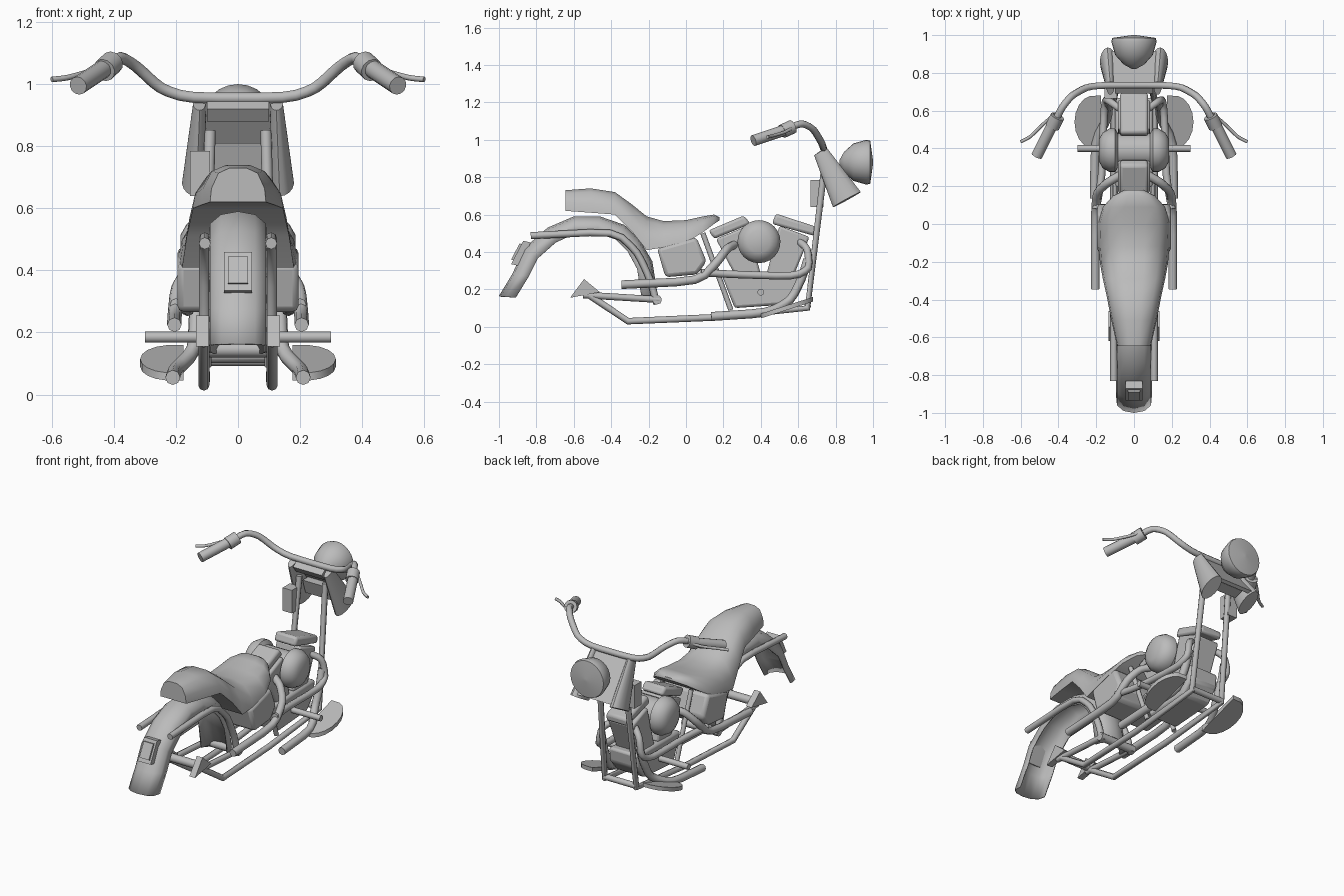
import bpy, bmesh, math
from mathutils import Vector

cube = bpy.data.objects.get("Cube")
if cube:
    bpy.data.objects.remove(cube)

grey = bpy.data.materials.new("plain_grey")
grey.use_nodes = True
grey.diffuse_color = (0.5, 0.5, 0.5, 1)
grey.node_tree.nodes["Principled BSDF"].inputs["Base Color"].default_value = (0.5, 0.5, 0.5, 1)
SIDES = (("left", 1), ("right", -1))


def finish(name, bm, angle=40, bevel=0):
    bmesh.ops.recalc_face_normals(bm, faces=bm.faces)
    mesh = bpy.data.meshes.new(name)
    bm.to_mesh(mesh)
    bm.free()
    mesh.materials.append(grey)
    obj = bpy.data.objects.new(name, mesh)
    bpy.context.collection.objects.link(obj)
    bpy.ops.object.select_all(action='DESELECT')
    obj.select_set(True)
    bpy.context.view_layer.objects.active = obj
    bpy.ops.object.shade_smooth_by_angle(angle=math.radians(angle))
    if bevel:
        mod = obj.modifiers.new("Bevel", 'BEVEL')
        mod.width = bevel
        mod.segments = 2
    return obj


def loft(name, rings, closed=True, caps=True, angle=40, bevel=0):
    """Skin a list of equally long point rings."""
    bm = bmesh.new()
    rows = [[bm.verts.new(p) for p in ring] for ring in rings]
    n = len(rows[0])
    for a, b in zip(rows, rows[1:]):
        for i in range(n if closed else n - 1):
            j = (i + 1) % n
            bm.faces.new((a[i], a[j], b[j], b[i]))
    if caps:
        bm.faces.new(rows[0])
        bm.faces.new(rows[-1])
    return finish(name, bm, angle, bevel)


def prism(name, outline, x0, x1, bevel=0, taper=1):
    """Extrude a (y, z) outline from x0 to x1."""
    return loft(name, [[(x, y, z) for y, z in outline] for x in (x0, x1)], angle=30, bevel=bevel)


def box(name, x, y, z):
    return prism(name, [(y[0], z[0]), (y[1], z[0]), (y[1], z[1]), (y[0], z[1])], *x)


def rod(name, a, b, r0, r1=None, sides=12, squash=1):
    """Straight round bar or cone; squash narrows it across x."""
    a, b = Vector(a), Vector(b)
    rot = (b - a).to_track_quat('Z', 'Y').to_matrix()
    rings = []
    for centre, r in ((a, r0), (b, r0 if r1 is None else r1)):
        ring = []
        for i in range(sides):
            t = math.tau * i / sides
            off = rot @ Vector((r * math.cos(t), r * math.sin(t), 0))
            off.x *= squash
            ring.append(centre + off)
        rings.append(ring)
    return loft(name, rings)


def tube(name, points, radius, smooth=True):
    """Bent tube through points with rounded corners."""
    pts = [Vector(p) for p in points]
    path = [pts[0]]
    for a, p, b in zip(pts, pts[1:], pts[2:]):
        if smooth:
            u, v = p.lerp(a, 0.3), p.lerp(b, 0.3)
            path += [u, (u + v) / 4 + p / 2, v]
        else:
            path.append(p)
    path.append(pts[-1])
    curve = bpy.data.curves.new(name, 'CURVE')
    curve.dimensions = '3D'
    curve.bevel_depth = radius
    curve.bevel_resolution = 2
    curve.use_fill_caps = True
    spline = curve.splines.new('POLY')
    spline.points.add(len(path) - 1)
    for sp, p in zip(spline.points, path):
        sp.co = (*p, 1)
    temp = bpy.data.objects.new(name + "_path", curve)
    bpy.context.collection.objects.link(temp)
    dg = bpy.context.evaluated_depsgraph_get()
    bm = bmesh.new()
    bm.from_mesh(bpy.data.meshes.new_from_object(temp.evaluated_get(dg)))
    bpy.data.objects.remove(temp)
    return finish(name, bm, 50)


def lathe(name, profile, place, sides=24):
    rings = [[place(d, r * math.cos(math.tau * i / sides), r * math.sin(math.tau * i / sides))
              for i in range(sides)] for d, r in profile]
    return loft(name, rings, angle=45)


# Seat: domed sections from tail to nose (y, half width, underside, top)
seat = [(-.645, .09, .62, .73), (-.51, .12, .61, .74), (-.38, .145, .6, .72), (-.29, .165, .51, .655),
        (-.21, .18, .41, .59), (-.12, .187, .425, .565), (0, .19, .45, .57), (.09, .165, .505, .59),
        (.15, .11, .55, .6), (.18, .05, .57, .585)]
loft("seat", [[(f * w, y, b + (t - b) * h) for f, h in
               ((-1, 0), (-.95, .4), (-.7, .85), (-.3, 1), (.3, 1), (.7, .85), (.95, .4), (1, 0))]
              for y, w, b, t in seat], angle=45)

# Rear fender: thin arched sheet swept over the missing wheel
crest = [(-1, .165), (-.93, .28), (-.865, .42), (-.74, .53), (-.6, .59), (-.46, .59), (-.33, .545),
         (-.25, .47), (-.18, .35), (-.145, .13)]
hub = Vector((-.54, .17))
arch = [(-.095, .09), (-.09, .04), (-.055, .01), (0, 0), (.055, .01), (.09, .04), (.095, .09)]
rings = []
for p in crest:
    inward = (hub - Vector(p)).normalized()
    if p[0] < -.9:
        inward = Vector((1, -.1)).normalized()
    rings.append([(x, p[0] + inward.x * d, p[1] + inward.y * d) for x, d in arch])
fender = loft("rear_fender", rings, closed=False, caps=False, angle=60)
fender.modifiers.new("Thickness", 'SOLIDIFY').thickness = .008

# Tail lamp with a raised lens
prism("tail_lamp", [(-.935, .335), (-.87, .46), (-.83, .45), (-.89, .325)], -.045, .045)
prism("tail_lamp_lens", [(-.935, .36), (-.89, .445), (-.87, .44), (-.91, .35)], -.033, .033)

# Side tank under the seat
prism("battery_box", [(-.155, .42), (.055, .48), (.11, .35), (.06, .28), (-.11, .265)], -.195, .195, bevel=.02)

# V-twin engine
prism("crankcase", [(.19, .28), (.63, .29), (.62, .2), (.55, .12), (.26, .1)], -.1, .1, bevel=.015)
cylinders = (("rear", [(.16, .47), (.33, .54), (.4, .28), (.27, .26)],
              [(.12, .515), (.31, .595), (.345, .55), (.15, .47)]),
             ("front", [(.5, .54), (.66, .48), (.57, .26), (.43, .28)],
              [(.48, .605), (.695, .535), (.69, .485), (.46, .55)]))
for name, barrel, head in cylinders:
    prism(name + "_cylinder", barrel, -.085, .085, bevel=.012)
    prism(name + "_cylinder_head", head, -.075, .075, bevel=.015)
lathe("air_cleaner", [(-.185, .06), (-.165, .095), (-.13, .115), (-.1, .115), (-.085, .09), (.085, .09),
                      (.1, .115), (.13, .115), (.165, .095), (.185, .06)],
      lambda d, a, b: (d, .39 + a, .455 + b))
rod("foot_peg_bar", (-.3, .4, .185), (.3, .4, .185), .018)
rod("rear_axle", (-.12, -.53, .19), (.12, -.53, .19), .025)
rod("swingarm_pivot", (-.125, -.155, .145), (.125, -.155, .145), .025)
rod("front_cross_tube", (-.11, .65, .11), (.11, .65, .11), .018)

for side, s in SIDES:
    # Frame
    tube(side + "_lower_frame", [(s * .11, -.55, .19), (s * .11, -.31, .03), (s * .108, .15, .05),
                                 (s * .11, .65, .1), (s * .09, .74, .85)], .018, False)
    tube(side + "_swingarm", [(s * .11, -.55, .17), (s * .11, -.14, .145)], .018)
    prism(side + "_axle_plate", [(-.62, .155), (-.545, .255), (-.46, .185)], s * .095, s * .135)
    tube(side + "_fender_rail", [(s * .107, -.83, .487), (s * .107, -.38, .51), (s * .107, -.26, .4),
                                 (s * .107, -.19, .25), (s * .107, -.155, .12)], .019)
    tube(side + "_seat_post", [(s * .1, .09, .5), (s * .1, .24, .09)], .014)
    # Exhaust pipes
    tube(side + "_upper_exhaust", [(s * .205, -.345, .225), (s * .205, .07, .245), (s * .195, .17, .35),
                                   (s * .14, .22, .42), (s * .07, .26, .44)], .023)
    tube(side + "_front_exhaust", [(s * .2, .08, .29), (s * .17, .25, .28), (s * .16, .58, .27),
                                   (s * .15, .66, .31), (s * .13, .65, .42), (s * .06, .6, .46)], .02)
    tube(side + "_lower_exhaust", [(s * .21, .135, .055), (s * .205, .44, .075), (s * .14, .56, .14),
                                   (s * .135, .62, .26), (s * .13, .65, .36)], .024)
    # Tilted D-shaped floorboard
    rim = [(.175, .4)] + [(.215 + .1 * math.cos(t), .54 + .14 * math.sin(t))
                          for t in [math.radians(-80 + 20 * i) for i in range(9)]] + [(.175, .68)]
    loft(side + "_floorboard", [[(s * x, y, .045 + (y - .4) * .32 + h) for x, y in rim] for h in (0, .025)])
    # Handlebar controls
    rod(side + "_grip", (s * .425, .54, 1.055), (s * .515, .36, .995), .03)
    rod(side + "_grip_collar", (s * .405, .57, 1.07), (s * .432, .515, 1.045), .038)
    tube(side + "_lever", [(s * .42, .58, 1.07), (s * .48, .53, 1.04), (s * .55, .46, 1.02),
                           (s * .6, .435, 1.015)], .009)
    # Fork shroud
    rod(side + "_fork_shroud", (s * .125, .72, .935), (s * .138, .86, .68), .04, .085, 16, .5)

# Handlebar
half = [(.16, .735, .955), (.25, .725, .985), (.33, .68, 1.06), (.38, .62, 1.09), (.425, .53, 1.055)]
tube("handlebar", [(-x, y, z) for x, y, z in reversed(half)] + half, .019)

# Headstock, clamps and headlight
prism("nacelle_panel", [(.72, .95), (.735, .95), (.915, .725), (.895, .715)], -.13, .13)
prism("upper_clamp", [(.69, .92), (.73, .95), (.76, .91), (.72, .88)], -.1, .1)
prism("lower_clamp", [(.77, .81), (.83, .81), (.86, .74), (.8, .72)], -.09, .09)
box("switch_box", (-.155, -.09), (.665, .735), (.64, .785))
lathe("headlight", [(.82, .01), (.845, .055), (.895, .1), (.965, .12), (.985, .115), (1, .01)],
      lambda d, a, b: (a, d, .88 + b))
